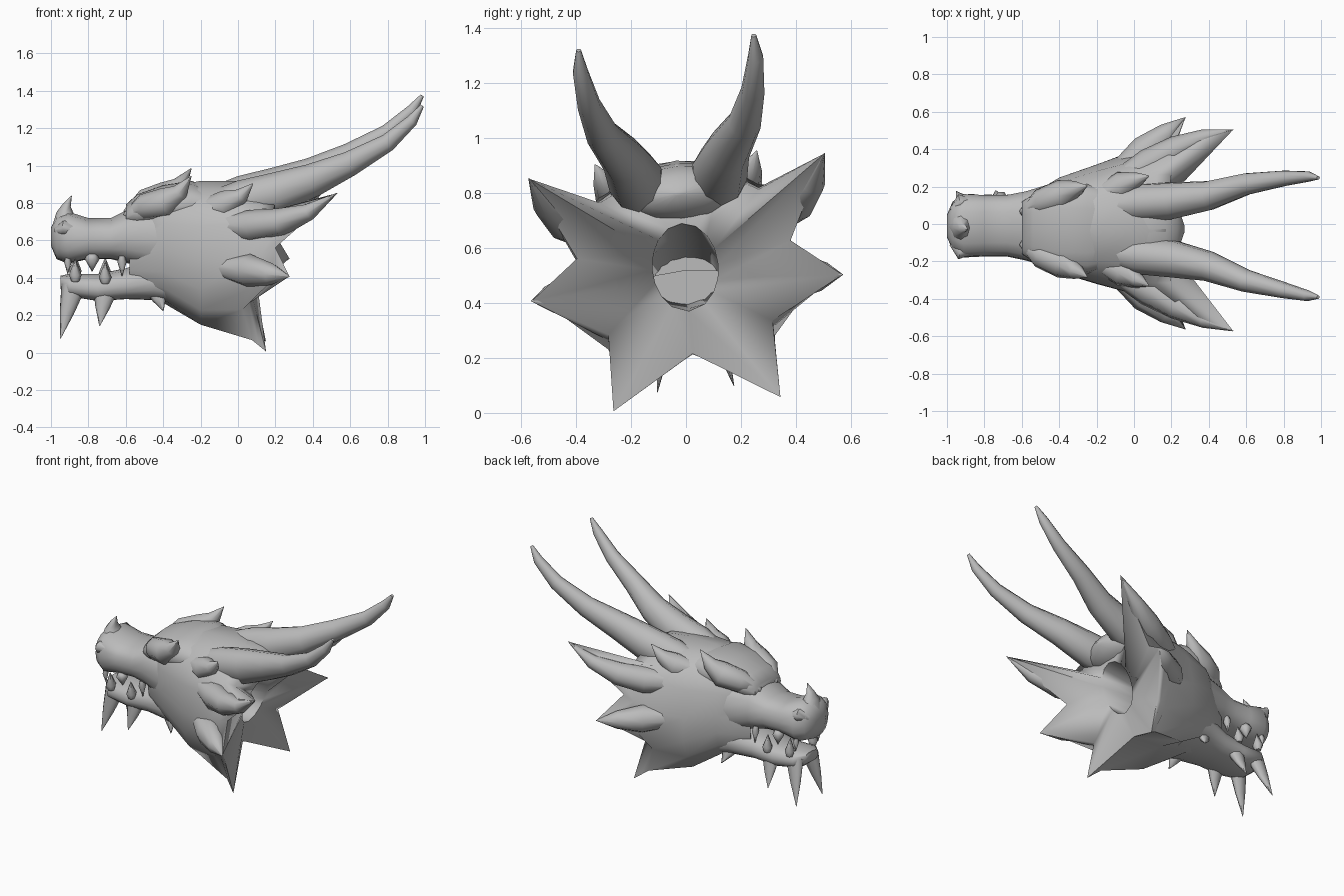
import bpy, bmesh, math
from mathutils import Vector, Matrix

cube = bpy.data.objects.get("Cube")
if cube:
    bpy.data.objects.remove(cube, do_unlink=True)

skin = bpy.data.materials.new("stone grey")
skin.use_nodes = True
grey = (0.5, 0.5, 0.5, 1)
skin.diffuse_color = grey
skin.node_tree.nodes["Principled BSDF"].inputs["Base Color"].default_value = grey

# The whole head leans slightly to one side
PIVOT = Vector((0, 0, 0.5))
LEAN = (Matrix.Translation(PIVOT) @ Matrix.Rotation(0.085, 4, 'X')
        @ Matrix.Translation(-PIVOT))
ANGLES = [math.radians(a) for a in (0, 25, 48, 68, 90, 108, 128, 150, 180)]


def loft(name, rings, wrap=False, sharp=50):
    """Skin a list of equally long closed rings."""
    bm = bmesh.new()
    rows = [[bm.verts.new(LEAN @ Vector(p)) for p in ring] for ring in rings]
    n = len(rows[0])
    pairs = list(zip(rows, rows[1:]))
    if wrap:
        pairs.append((rows[-1], rows[0]))
    for a, b in pairs:
        for i in range(n):
            j = (i + 1) % n
            bm.faces.new((a[i], a[j], b[j], b[i]))
    if not wrap:
        bm.faces.new(rows[0])
        bm.faces.new(rows[-1])
    bmesh.ops.recalc_face_normals(bm, faces=bm.faces)
    mesh = bpy.data.meshes.new(name)
    bm.to_mesh(mesh)
    bm.free()
    mesh.materials.append(skin)
    obj = bpy.data.objects.new(name, mesh)
    bpy.context.collection.objects.link(obj)
    bpy.ops.object.select_all(action='DESELECT')
    obj.select_set(True)
    bpy.context.view_layer.objects.active = obj
    bpy.ops.object.shade_smooth_by_angle(angle=math.radians(sharp))


def full(half):
    """Complete a half ring by mirroring it across the middle."""
    return half + [(x, -y, z) for x, y, z in half[-2:0:-1]]


def oval(x, width, top, bottom, power=0.8, hollow=0, tilt=0):
    """Half of a boxy oval cross-section; hollow lifts the underside's middle."""
    mid, tall = (top + bottom) / 2, (top - bottom) / 2
    half = []
    for a in ANGLES:
        c, s = math.cos(a), abs(math.sin(a))
        side = 0 if s < 0.001 else s ** power
        rise = tall * math.copysign(abs(c) ** power, c)
        half.append((x + tilt * rise, width * side, mid + rise))
    half[-1] = (half[-1][0], 0, half[-1][2] + hollow)
    return half


def blend(a, b, weights):
    return [tuple(Vector(p).lerp(Vector(q), w)) for p, q, w in zip(a, b, weights)]


def spike(name, path, sides=8, flat=1.0):
    """Tapered tube along (x, y, z, radius) points."""
    pts = [Vector(p[:3]) for p in path]
    rings = []
    for k, p in enumerate(path):
        along = pts[min(k + 1, len(pts) - 1)] - pts[max(k - 1, 0)]
        across = along.cross(Vector((0, 1, 0))).normalized()
        other = along.cross(across).normalized()
        r = max(p[3], 0.002)
        rings.append([pts[k] + across * r * math.cos(t) + other * r * flat * math.sin(t)
                      for t in (math.tau * i / sides for i in range(sides))])
    loft(name, rings, sharp=70)


def pair(name, path, **options):
    spike("left_" + name, path, **options)
    spike("right_" + name, [(x, -y, z, r) for x, y, z, r in path], **options)


# Skull: ovals widening into a star-shaped frill, then back through the throat
frill = [(0.17, 0, 0.9), (0.18, 0.15, 0.86), (0.2, 0.29, 0.79),
         (0.53, 0.54, 0.9), (0.2, 0.39, 0.595), (0.275, 0.568, 0.455),
         (0.08, 0.3, 0.31), (0.15, 0.305, 0.03), (0.02, 0, 0.215)]
neck = blend(oval(0.0, 0.37, 0.92, 0.1, hollow=0.1), frill,
             (0, 0, 0, 0.15, 0.1, 0.25, 0.3, 0.5, 0.8))
# Fuller roots that make each frill point curve outwards
root = blend(neck, frill, (0.6, 0.6, 0.6, 0.42, 0.6, 0.5, 0.6, 0.5, 0.6))
skull = [oval(-0.58, 0.14, 0.75, 0.32), oval(-0.4, 0.255, 0.88, 0.265),
         oval(-0.2, 0.32, 0.92, 0.12, hollow=0.11), neck, root, frill,
         oval(0.13, 0.12, 0.69, 0.37, 1, tilt=0.35), oval(-0.15, 0.13, 0.64, 0.38, 1),
         oval(-0.56, 0.11, 0.52, 0.42, 1)]
loft("skull", [full(r) for r in skull], wrap=True, sharp=80)

# Rounded back of the skull between the horns
dome = [oval(x, 0.22 * s, 0.8 + 0.11 * s, 0.8 - 0.11 * s, 1) for x, s in
        ((-0.05, 0.9), (0.08, 1), (0.17, 0.9), (0.23, 0.6), (0.27, 0.08))]
loft("skull_back", [full(r) for r in dome])

# Forehead, snout and lower jaw
forehead = ((-0.6, 0.14, 0.79, 0.69), (-0.54, 0.18, 0.845, 0.68), (-0.4, 0.23, 0.895, 0.7),
            (-0.25, 0.24, 0.918, 0.7), (-0.08, 0.2, 0.86, 0.7))
loft("forehead", [full(oval(*s)) for s in forehead])
snout = ((-1, 0.06, 0.67, 0.57), (-0.97, 0.13, 0.73, 0.5), (-0.91, 0.17, 0.755, 0.475),
         (-0.8, 0.165, 0.72, 0.5), (-0.68, 0.165, 0.72, 0.5),
         (-0.58, 0.185, 0.77, 0.475), (-0.4, 0.24, 0.8, 0.42))
loft("snout", [full(oval(*s)) for s in snout])
jaw = ((-0.95, 0.07, 0.41, 0.34), (-0.9, 0.13, 0.42, 0.3), (-0.75, 0.14, 0.42, 0.275),
       (-0.6, 0.15, 0.45, 0.285), (-0.45, 0.19, 0.5, 0.28), (-0.3, 0.22, 0.52, 0.25))
loft("lower_jaw", [full(oval(*s)) for s in jaw])

# Horns
pair("horn", [(-0.15, 0.12, 0.79, 0.08), (0.02, 0.14, 0.82, 0.115), (0.2, 0.155, 0.865, 0.113),
              (0.4, 0.19, 0.94, 0.09), (0.6, 0.26, 1.035, 0.067), (0.8, 0.3, 1.15, 0.048),
              (0.93, 0.32, 1.27, 0.032), (0.985, 0.32, 1.35, 0.01)], sides=10, flat=0.9)
spike("nose_horn", [(-0.92, 0, 0.68, 0.075), (-0.925, 0, 0.75, 0.045),
                    (-0.915, 0, 0.79, 0.022), (-0.89, 0, 0.84, 0)], flat=1.3)
pair("nostril", [(-0.97, 0.09, 0.66, 0.02), (-0.93, 0.135, 0.68, 0.04),
                 (-0.84, 0.12, 0.66, 0.02)])

# Thick roots of the upper and side frill points
pair("upper_frill_point", [(-0.14, 0.22, 0.7, 0.05), (0.08, 0.335, 0.705, 0.088),
                           (0.23, 0.42, 0.735, 0.075), (0.38, 0.49, 0.795, 0.045),
                           (0.53, 0.54, 0.9, 0)])
pair("side_frill_point", [(-0.12, 0.25, 0.48, 0.05), (0.06, 0.385, 0.47, 0.09),
                          (0.18, 0.485, 0.46, 0.058), (0.275, 0.568, 0.455, 0)])

# Brow and crest spikes growing out of the skull
pair("brow", [(-0.6, 0.08, 0.74, 0.02), (-0.5, 0.14, 0.79, 0.072), (-0.38, 0.185, 0.82, 0.082),
              (-0.31, 0.22, 0.88, 0.045), (-0.25, 0.245, 0.965, 0)])
pair("crest_spike", [(-0.25, 0.15, 0.77, 0.04), (-0.06, 0.23, 0.81, 0.08),
                     (0.02, 0.27, 0.865, 0.04), (0.08, 0.295, 0.93, 0)])

# Chin and jaw spikes
for name, x, y, top, tip, lean in (("chin_spike", -0.88, 0.08, 0.36, 0.085, -0.07),
                                   ("middle_jaw_spike", -0.71, 0.09, 0.34, 0.155, -0.03),
                                   ("rear_jaw_spike", -0.44, 0.11, 0.36, 0.235, 0.04)):
    pair(name, [(x, y, top, 0.065), (x + lean * 0.5, y + 0.03, (top + tip) / 2, 0.038),
                (x + lean, y + 0.06, tip, 0)], flat=0.6)

# Teeth: lower fangs point up, upper fangs point down
for name, x, y, base, tip, r in (("lower_front_fang", -0.87, 0.125, 0.39, 0.51, 0.034),
                                 ("lower_rear_fang", -0.71, 0.135, 0.38, 0.495, 0.034),
                                 ("upper_front_fang", -0.91, 0.12, 0.52, 0.43, 0.02),
                                 ("upper_middle_fang", -0.78, 0.125, 0.54, 0.445, 0.04),
                                 ("upper_rear_fang", -0.62, 0.14, 0.53, 0.42, 0.025)):
    pair(name, [(x, y, base, r * 0.6), (x, y, base * 0.7 + tip * 0.3, r),
                (x, y, tip, 0)], sides=6)
